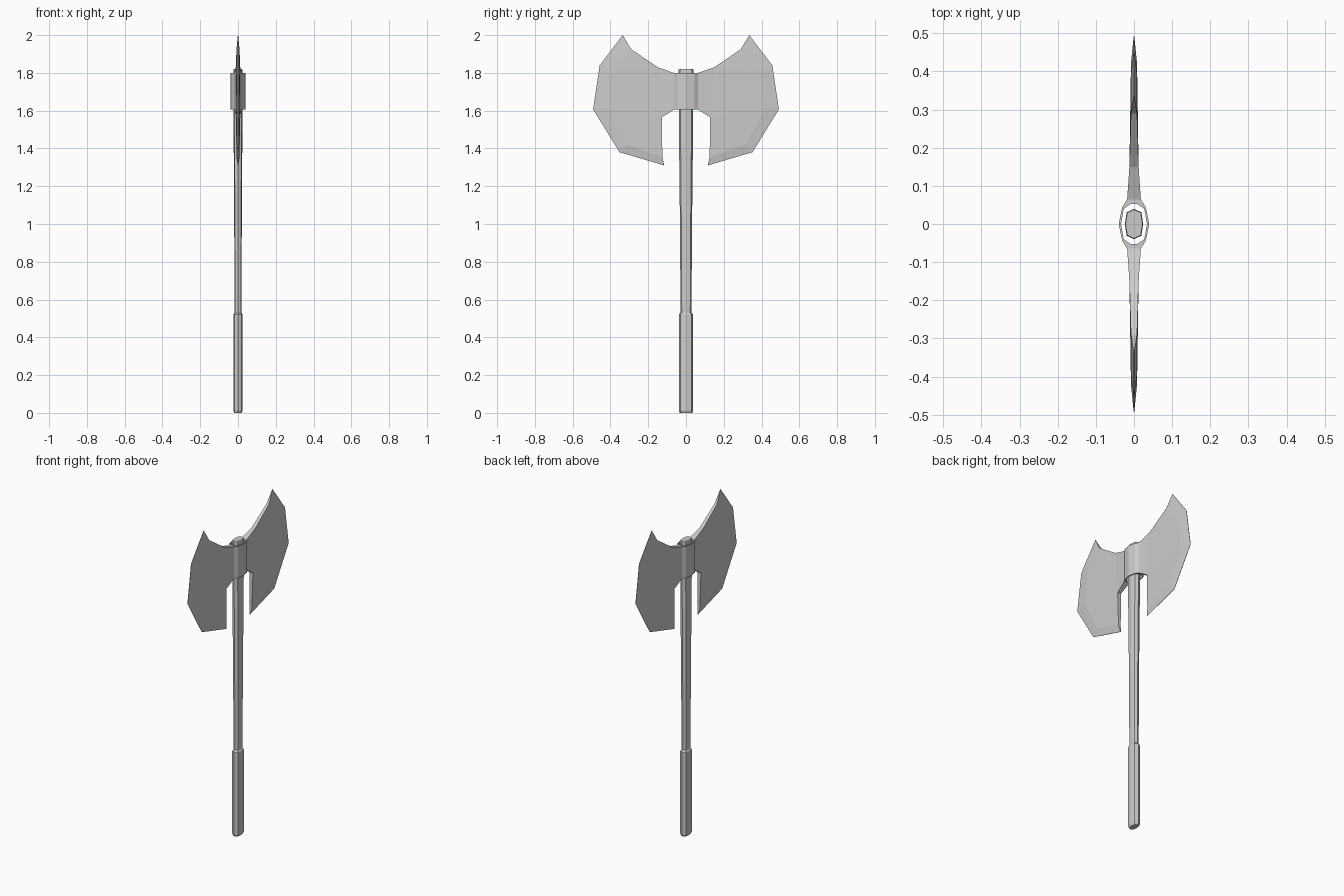
import bpy, bmesh

if "Cube" in bpy.data.objects:
    bpy.data.objects.remove(bpy.data.objects["Cube"])


def make(name, bm):
    bmesh.ops.remove_doubles(bm, verts=bm.verts, dist=0.0001)
    bmesh.ops.recalc_face_normals(bm, faces=bm.faces)
    me = bpy.data.meshes.new(name)
    bm.to_mesh(me)
    bm.free()
    ob = bpy.data.objects.new(name, me)
    bpy.context.collection.objects.link(ob)
    return ob


def octagon(rx, ry):
    # slightly boxy eight-sided oval with points on both axes
    a, b = rx * 0.8, ry * 0.77
    return [(rx, 0), (a, b), (0, ry), (-a, b), (-rx, 0), (-a, -b), (0, -ry), (a, -b)]


def loft(name, sections):
    bm = bmesh.new()
    rings = [[bm.verts.new((x, y, z)) for x, y in octagon(rx, ry)]
             for z, rx, ry in sections]
    for lo, hi in zip(rings, rings[1:]):
        for i in range(8):
            j = (i + 1) % 8
            bm.faces.new((lo[i], lo[j], hi[j], hi[i]))
    bm.faces.new(rings[0][::-1])
    bm.faces.new(rings[-1])
    return make(name, bm)


# Handle: grip and tapered shaft in one loft
loft("handle", [(0, 0.019, 0.033), (0.012, 0.024, 0.038), (0.52, 0.024, 0.038),
                (0.53, 0.019, 0.029), (1.0, 0.02, 0.032), (1.45, 0.023, 0.037),
                (1.81, 0.024, 0.04), (1.82, 0.022, 0.038)])

# Collar: open eight-sided ring around the shaft
bm = bmesh.new()
outer = [(0.04, 0), (0.031, 0.044), (0.018, 0.064), (-0.018, 0.064), (-0.031, 0.044),
         (-0.04, 0), (-0.031, -0.044), (-0.018, -0.064), (0.018, -0.064), (0.031, -0.044)]
inner = [(0.034, 0), (0.027, 0.04), (0.008, 0.053), (-0.008, 0.053), (-0.027, 0.04),
         (-0.034, 0), (-0.027, -0.04), (-0.008, -0.053), (0.008, -0.053), (0.027, -0.04)]
rings = [[bm.verts.new((x, y, z)) for x, y in pts]
         for pts, z in ((outer, 1.605), (outer, 1.8), (inner, 1.8), (inner, 1.605))]
for k in range(4):
    a, b = rings[k], rings[(k + 1) % 4]
    for i in range(10):
        j = (i + 1) % 10
        bm.faces.new((a[i], a[j], b[j], b[i]))
make("collar", bm)

# Blade: thick root, flat cheek and bevelled cutting edge
edge = [(0.335, 2.0), (0.457, 1.84), (0.492, 1.607), (0.352, 1.38), (0.115, 1.31)]
cheek = [(0.29, 1.925), (0.39, 1.81), (0.42, 1.615), (0.315, 1.42), (0.125, 1.353)]
root = [(0.15, 1.83), (0.128, 1.565)]
socket = [(0.064, 1.8), (0.064, 1.605)]


def blade(name, side):
    bm = bmesh.new()

    def half(s):
        def put(pts, x):
            return [bm.verts.new((s * x, side * y, z)) for y, z in pts]
        return put(edge, 0.0008), put(cheek, 0.008), put(root, 0.012), put(socket, 0.018)

    halves = [half(1), half(-1)]
    for e, c, r, k in halves:
        bm.faces.new((k[0], r[0], r[1], k[1]))
        bm.faces.new((r[0], c[0], c[1]))
        bm.faces.new((r[0], c[1], c[2], r[1]))
        bm.faces.new((r[1], c[2], c[3], c[4]))
        for i in range(4):
            bm.faces.new((c[i], e[i], e[i + 1], c[i + 1]))

    # Rim joining both halves all the way round
    loops = [[k[0], r[0], c[0], *e, c[4], r[1], k[1]] for e, c, r, k in halves]
    a, b = loops
    for i in range(len(a)):
        j = (i + 1) % len(a)
        bm.faces.new((a[i], a[j], b[j], b[i]))
    return make(name, bm)


blade("back_blade", 1)
blade("front_blade", -1)
